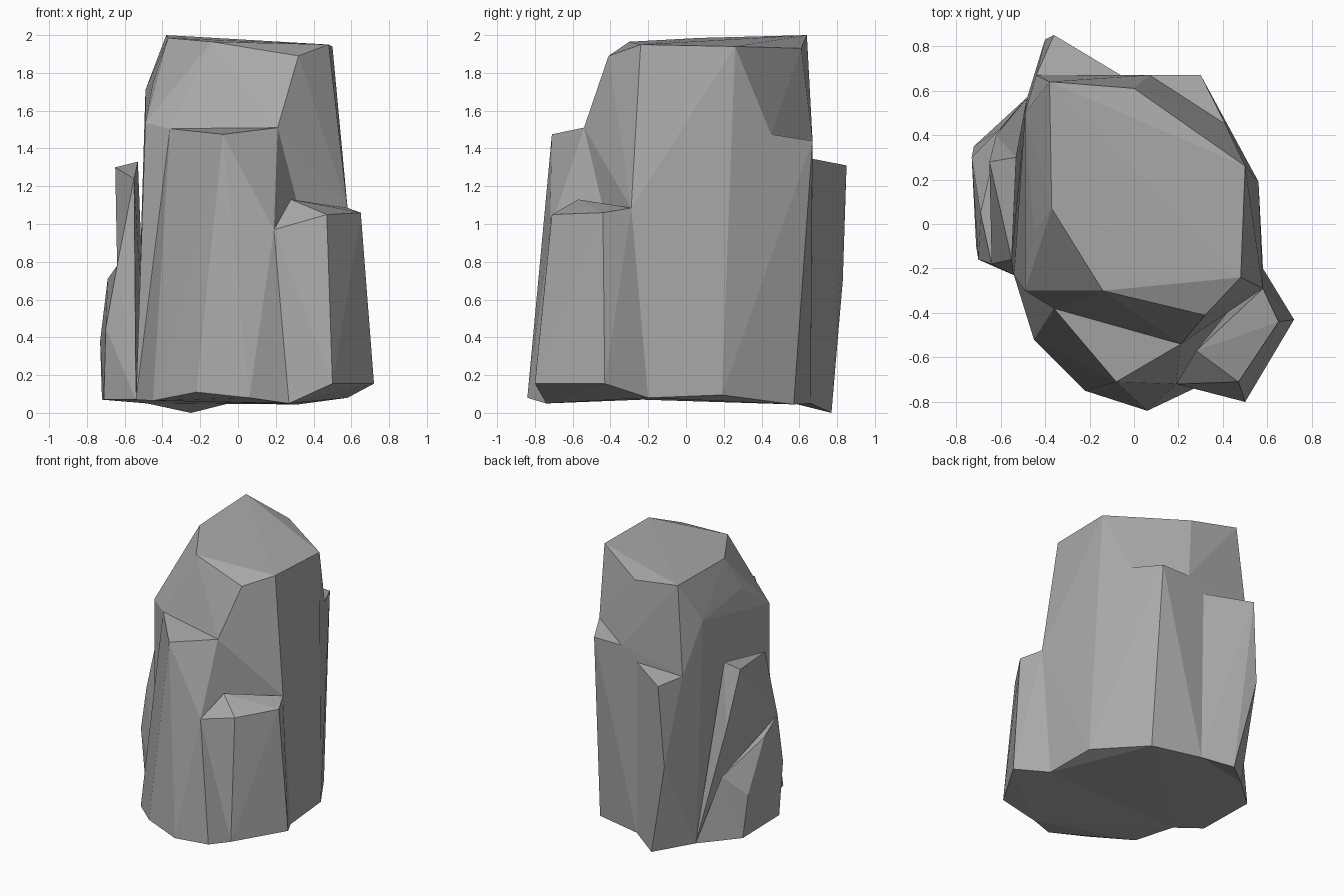
import bpy
import bmesh
from mathutils import Vector

default_cube = bpy.data.objects.get("Cube")
if default_cube:
    bpy.data.objects.remove(default_cube, do_unlink=True)

stone = bpy.data.materials.new("grey stone")
stone.use_nodes = True
stone.diffuse_color = (0.4, 0.4, 0.4, 1)
stone.node_tree.nodes["Principled BSDF"].inputs["Base Color"].default_value = stone.diffuse_color

# Corners of the foot that neighbouring chunks share
foot = {
    "front": (.06, -.84, .08),
    "front_right": (.27, -.74, .05),
    "spur_front": (.5, -.8, .155),
    "spur_side": (.72, -.43, .155),
    "right": (.58, -.2, .08),
    "right_back": (.56, .19, .095),
    "back_right": (.32, .57, .045),
    "back": (-.05, .66, .05),
    "back_tip": (-.25, .77, 0),
    "back_left": (-.48, .57, .05),
    "left_back": (-.72, .35, .07),
    "left_front": (-.71, -.1, .07),
    "left_inner": (-.54, -.23, .07),
    "front_left": (-.45, -.52, .065),
    "front_toe": (-.22, -.75, .11),
}


def chunk(name, foot_names, corners):
    """Make one faceted stone chunk as the convex hull of its corners."""
    bm = bmesh.new()
    for co in [foot[key] for key in foot_names.split()] + corners:
        bm.verts.new(Vector(co))
    hull = bmesh.ops.convex_hull(bm, input=bm.verts[:])
    loose = {v for v in hull["geom_interior"] + hull["geom_unused"]
             if isinstance(v, bmesh.types.BMVert)}
    bmesh.ops.delete(bm, geom=list(loose), context="VERTS")
    bmesh.ops.recalc_face_normals(bm, faces=bm.faces[:])
    mesh = bpy.data.meshes.new(name)
    bm.to_mesh(mesh)
    bm.free()
    mesh.materials.append(stone)
    obj = bpy.data.objects.new(name, mesh)
    bpy.context.collection.objects.link(obj)
    return obj


# Tall central column with a slanted front slab
chunk("main_column",
      "right right_back back_right back back_left left_inner",
      [(-.38, .64, 2), (0, .61, 1.93), (.5, .26, 1.94), (.48, -.24, 1.95),
       (.32, -.41, 1.89), (-.14, -.3, 1.965), (-.37, .07, 1.985),
       (-.36, -.38, 1.505), (.21, -.54, 1.51), (.58, -.29, 1.085),
       (.41, .45, 1.475), (.07, .67, 1.44), (-.44, .67, 1.34),
       (-.49, .5, 1.71), (-.45, -.03, 1.75), (-.49, -.3, 1.535)])

# Front shoulder ending in a pointed ledge
chunk("front_shoulder",
      "front front_right right left_inner front_left front_toe",
      [(-.08, -.71, 1.475), (.21, -.54, 1.51), (-.36, -.38, 1.505),
       (.19, -.72, .97)])

# Short spur at the front right
chunk("right_spur",
      "front_right spur_front spur_side right",
      [(.28, -.57, 1.13), (.47, -.71, 1.05), (.65, -.44, 1.06),
       (.58, -.29, 1.085), (.19, -.72, .97)])

# Thin wedge under the notch at the back right
chunk("back_right_wedge",
      "back_right back right_back",
      [(.41, .45, 1.475), (.3, .67, 1.44), (.07, .67, 1.44)])

# Rib leaning out of the back
chunk("back_rib",
      "back back_tip back_left",
      [(-.06, .67, 1.345), (-.36, .85, 1.31), (-.44, .67, 1.34),
       (-.4, .83, .7)])

# Two stacked outcrops on the left side
chunk("upper_left_outcrop",
      "back_left left_inner",
      [(-.55, -.16, 1.24), (-.65, .28, 1.3), (-.53, .3, 1.33),
       (-.62, .4, .89), (-.64, -.18, .78)])
chunk("lower_left_outcrop",
      "back_left left_back left_front left_inner",
      [(-.64, -.18, .78), (-.69, .05, .71), (-.6, .43, .53),
       (-.73, .3, .38), (-.7, -.16, .45)])
